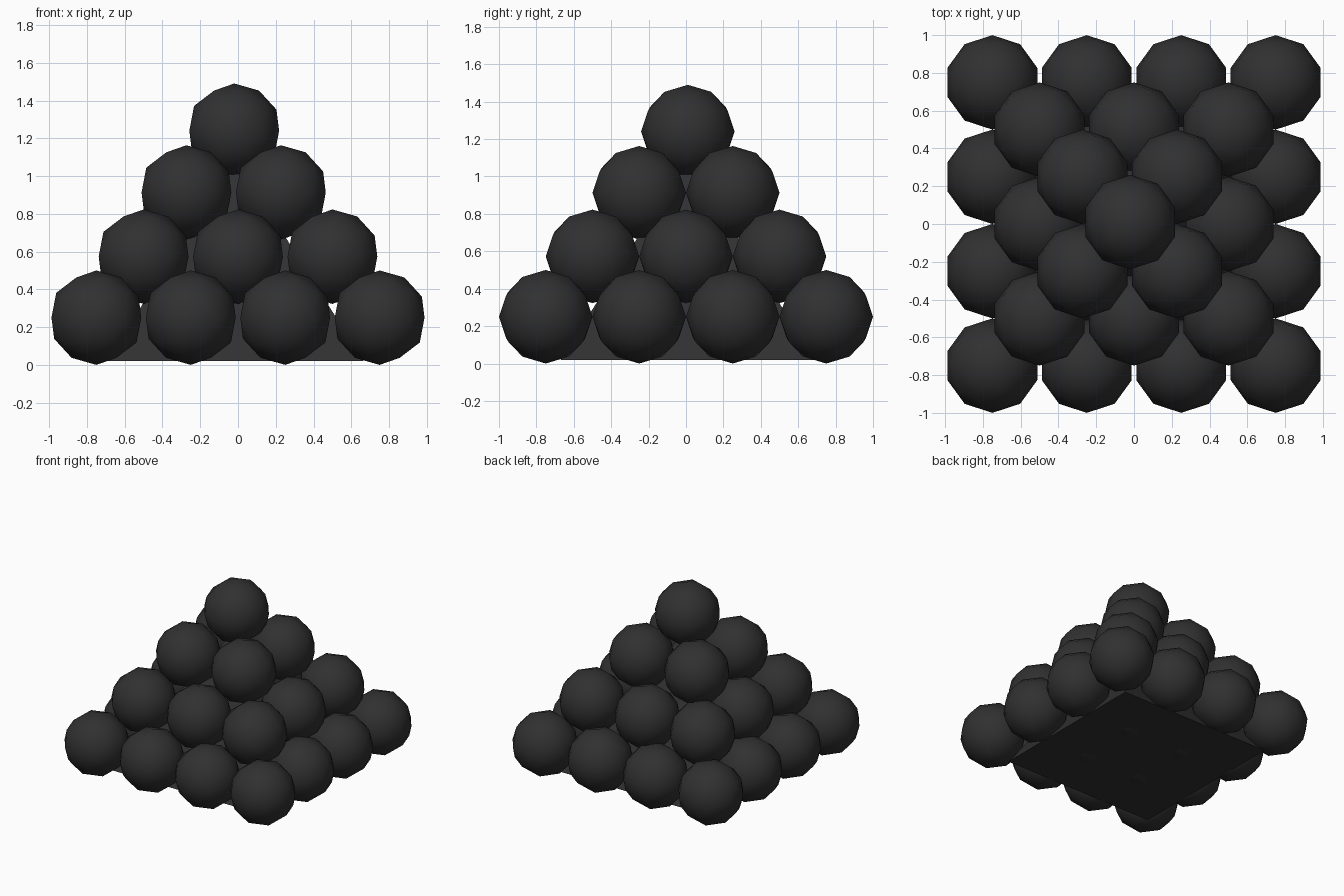
import bpy
import math

cube = bpy.data.objects.get("Cube")
if cube:
    bpy.data.objects.remove(cube, do_unlink=True)

# Single dark iron colour
iron = bpy.data.materials.new("dark iron")
iron.use_nodes = True
colour = (0.03, 0.03, 0.03, 1)
iron.diffuse_color = colour
iron.node_tree.nodes["Principled BSDF"].inputs["Base Color"].default_value = colour

RADIUS = 0.25


def add_ball(name, location):
    bpy.ops.mesh.primitive_ico_sphere_add(subdivisions=2, radius=RADIUS, location=location)
    ball = bpy.context.object
    ball.name = name
    ball.data.materials.append(iron)
    bpy.ops.object.shade_smooth()


# Square layers of balls: balls per side, centre x, centre y, height
layers = [
    (4, 0.0, 0.0, 0.25),
    (3, 0.0, 0.0, 0.573),
    (2, -0.023, 0.0, 0.913),
    (1, -0.02, 0.01, 1.24),
]
for level, (count, cx, cy, z) in enumerate(layers, 1):
    start = -(count - 1) * RADIUS
    for row in range(count):
        for col in range(count):
            x = cx + start + col * 2 * RADIUS
            y = cy + start + row * 2 * RADIUS
            add_ball(f"ball_layer{level}_{row + 1}_{col + 1}", (x, y, z))

# Solid pyramid filling the gaps inside the stack
base_z, apex_z, half = 0.02, 1.1, 0.68
bpy.ops.mesh.primitive_cone_add(
    vertices=4, radius1=half * math.sqrt(2), radius2=0, depth=apex_z - base_z,
    location=(-0.015, 0.01, (base_z + apex_z) / 2), rotation=(0, 0, math.pi / 4))
core = bpy.context.object
core.name = "inner_core"
core.data.materials.append(iron)
